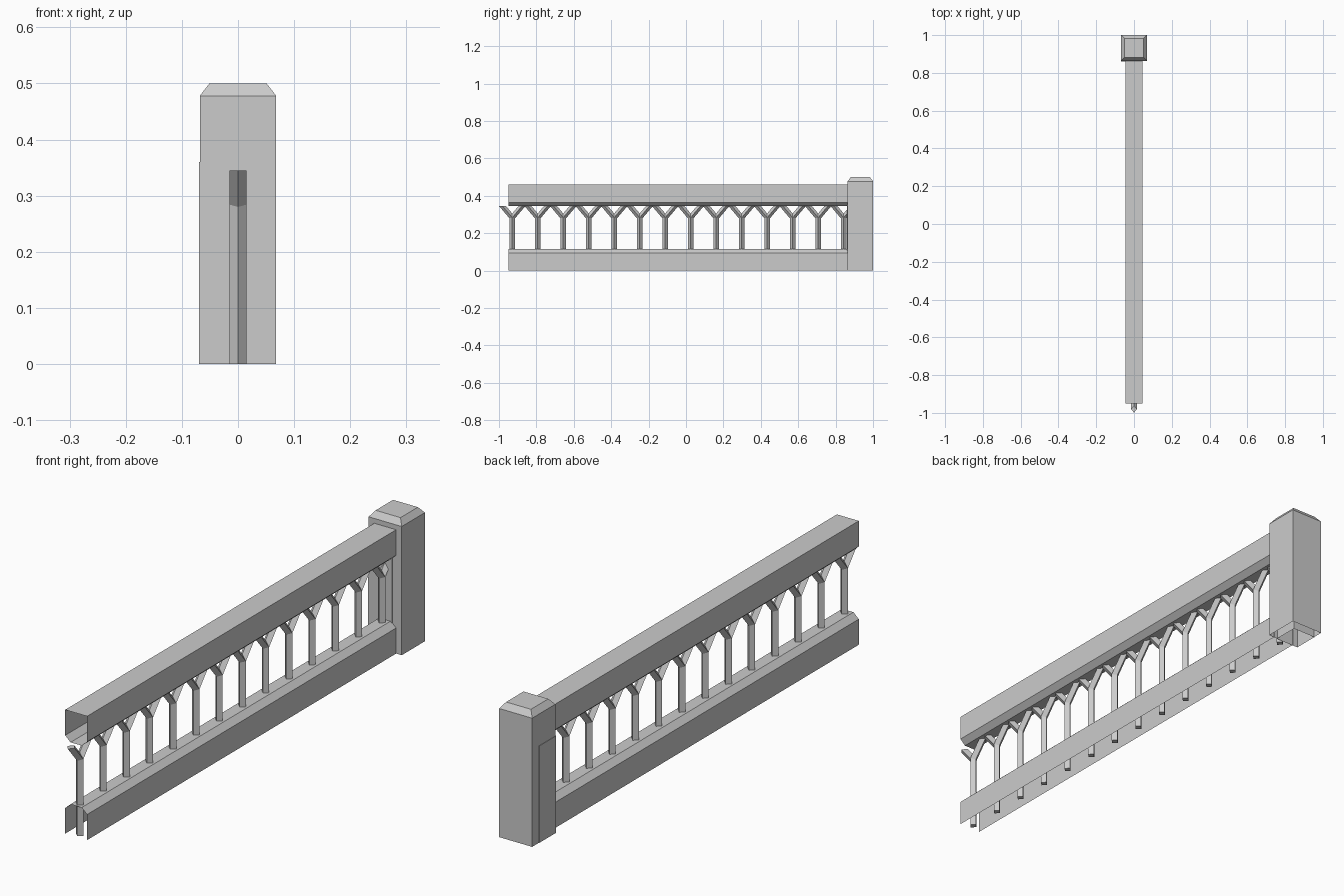
import bpy
import bmesh

cube = bpy.data.objects.get("Cube")
if cube:
    bpy.data.objects.remove(cube, do_unlink=True)

stone = bpy.data.materials.new("pale_grey")
stone.use_nodes = True
GREY = (0.6, 0.6, 0.6, 1)
stone.diffuse_color = GREY
stone.node_tree.nodes["Principled BSDF"].inputs["Base Color"].default_value = GREY


def make_object(name, bm):
    mesh = bpy.data.meshes.new(name)
    bm.to_mesh(mesh)
    bm.free()
    mesh.materials.append(stone)
    obj = bpy.data.objects.new(name, mesh)
    bpy.context.collection.objects.link(obj)
    return obj


def loft(bm, rings, closed=True, cap_start=False, cap_end=False):
    """Bridge consecutive rings of points with quads."""
    loops = [[bm.verts.new(p) for p in ring] for ring in rings]
    n = len(loops[0])
    for a, b in zip(loops, loops[1:]):
        for i in range(n if closed else n - 1):
            j = (i + 1) % n
            bm.faces.new((a[i], a[j], b[j], b[i]))
    if cap_start:
        bm.faces.new(loops[0][::-1])
    if cap_end:
        bm.faces.new(loops[-1])


def square(cx, cy, half, z):
    return [(cx + sx * half, cy + sy * half, z)
            for sx, sy in ((-1, -1), (1, -1), (1, 1), (-1, 1))]


# Hollow rails: open-ended shells extruded along the railing
FRONT, BACK = -0.95, 0.865
HALF, FLAT = 0.045, 0.023


def rail(name, half_profile, closed):
    # half profile runs upward on the -x side, then mirrors to +x
    profile = half_profile + [(-x, z) for x, z in reversed(half_profile)]
    bm = bmesh.new()
    loft(bm, [[(x, y, z) for x, z in profile] for y in (FRONT, BACK)], closed)
    return make_object(name, bm)


rail("top_rail", [(-FLAT, 0.345), (-HALF, 0.365), (-HALF, 0.46)], True)
rail("bottom_rail", [(-HALF, 0), (-HALF, 0.095), (-FLAT, 0.115)], False)

# End post with chamfered cap, open underneath
POST_Y = 0.932
bm = bmesh.new()
loft(bm, [square(0, POST_Y, 0.068, 0), square(0, POST_Y, 0.068, 0.478),
          square(0, POST_Y, 0.051, 0.5)], cap_end=True)
make_object("end_post", bm)

# Low core block inside the post
bm = bmesh.new()
loft(bm, [square(-0.02, 0.911, 0.0495, z) for z in (0, 0.36)], cap_end=True)
make_object("post_core", bm)

# Forked baluster: diamond stem with two spreading arms
R = 0.015
bm = bmesh.new()
loft(bm, [[(0, -R, z), (R, 0, z + d), (0, R, z), (-R, 0, z + d)]
          for z, d in ((0, 0), (0.28, 0.004))], cap_start=True, cap_end=True)
for s in (-1, 1):
    foot = [(0, s * R, 0.28), (R, 0, 0.284), (0, -s * R, 0.288), (-R, 0, 0.284)]
    tip = [(x, s * y, 0.345) for x, y in ((0, 0.07), (R, 0.0515), (0, 0.033), (-R, 0.0515))]
    loft(bm, [foot, tip], cap_start=True, cap_end=True)
bmesh.ops.recalc_face_normals(bm, faces=bm.faces)
first = make_object("baluster", bm)
first.location.y = -0.929

# Repeat along the rail
COUNT, PITCH = 14, 0.1363
for i in range(1, COUNT):
    copy = bpy.data.objects.new("baluster", first.data)
    copy.location.y = first.location.y + i * PITCH
    bpy.context.collection.objects.link(copy)
